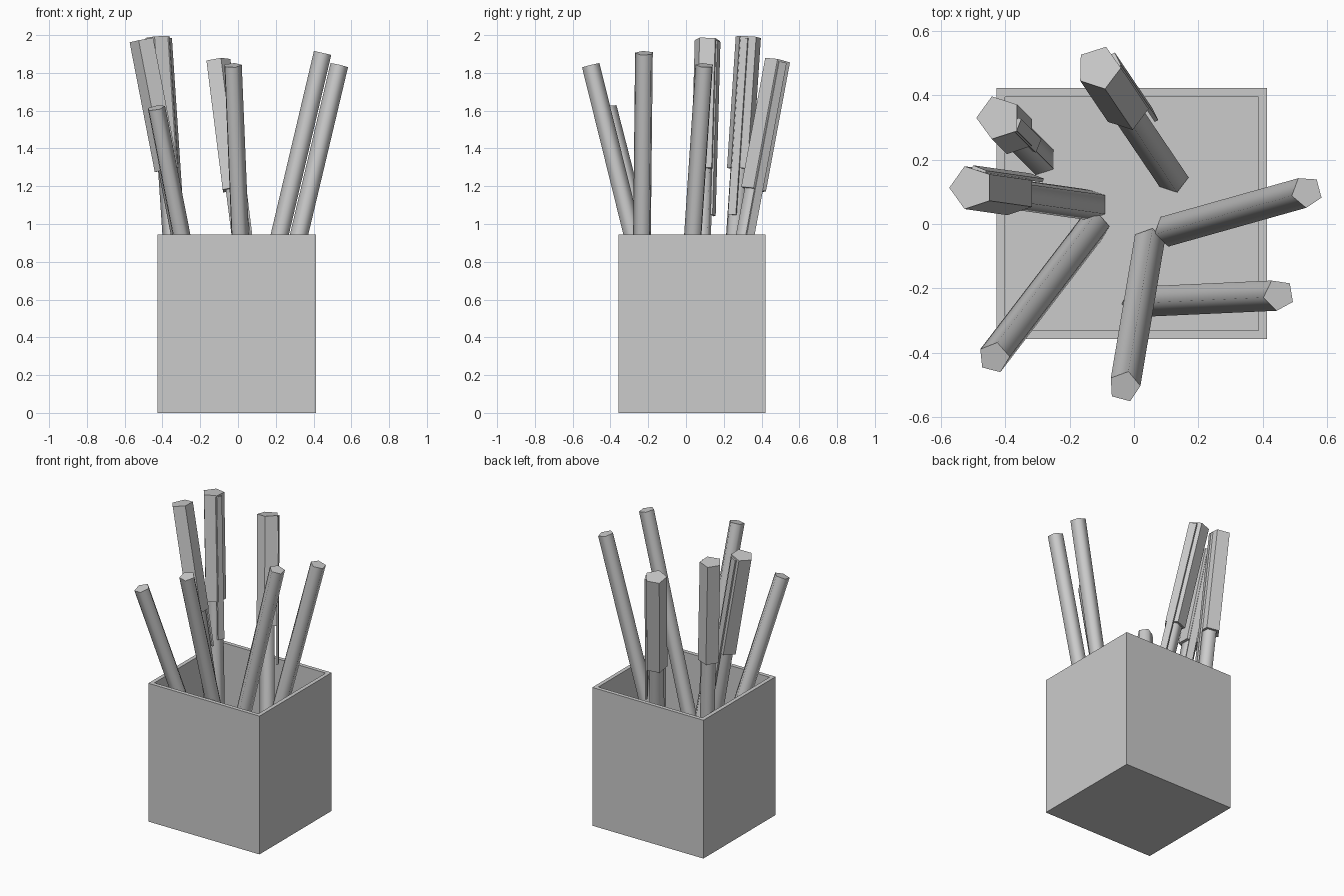
import bpy, bmesh, math
from mathutils import Vector, Matrix

cube = bpy.data.objects.get("Cube")
if cube:
    bpy.data.objects.remove(cube, do_unlink=True)

grey = bpy.data.materials.new("plain grey")
grey.use_nodes = True
colour = (0.6, 0.6, 0.6, 1)
grey.diffuse_color = colour
grey.node_tree.nodes["Principled BSDF"].inputs["Base Color"].default_value = colour


def make_object(name, bm, smooth=False):
    bmesh.ops.recalc_face_normals(bm, faces=bm.faces)
    mesh = bpy.data.meshes.new(name)
    bm.to_mesh(mesh)
    bm.free()
    mesh.materials.append(grey)
    obj = bpy.data.objects.new(name, mesh)
    bpy.context.collection.objects.link(obj)
    if smooth:
        bpy.ops.object.select_all(action='DESELECT')
        obj.select_set(True)
        bpy.context.view_layer.objects.active = obj
        bpy.ops.object.shade_smooth_by_angle(angle=math.radians(80))
    return obj


def prism(name, start, end, radius, turn, smooth=False):
    """Five-sided rod between two points, with one corner at the turn angle."""
    axis = (end - start).normalized()
    corner = Vector((math.cos(math.radians(turn)), math.sin(math.radians(turn)), 0))
    side = (corner - axis * corner.dot(axis)).normalized()
    frame = Matrix((side, axis.cross(side), axis)).transposed().to_4x4()
    bm = bmesh.new()
    bmesh.ops.create_cone(bm, cap_ends=True, segments=5, radius1=radius,
                          radius2=radius, depth=(end - start).length,
                          matrix=Matrix.Translation((start + end) / 2) @ frame
                          @ Matrix.Rotation(math.radians(0), 4, 'Z'))
    # Put a corner of the rod on the side axis
    mid = (start + end) / 2
    first = bm.verts[:][0].co - mid
    first -= axis * first.dot(axis)
    angle = math.atan2(axis.dot(first.cross(side)), first.dot(side))
    bmesh.ops.rotate(bm, verts=bm.verts, cent=mid, matrix=Matrix.Rotation(angle, 3, axis))
    return make_object(name, bm, smooth)


def clip(name, start, end, direction, offset):
    """Thin flat strip lying along one side of a cap."""
    axis = (end - start).normalized()
    out = Vector(direction)
    out = (out - axis * out.dot(axis)).normalized()
    frame = Matrix((out, axis.cross(out), axis)).transposed().to_4x4()
    size = Matrix.Diagonal((0.012, 0.045, (end - start).length, 1))
    bm = bmesh.new()
    bmesh.ops.create_cube(bm, size=1, matrix=Matrix.Translation(
        (start + end) / 2 + out * offset) @ frame @ size)
    make_object(name, bm)


# Square open holder: box, inset rim, sunk floor
bm = bmesh.new()
bmesh.ops.create_cube(bm, size=1, matrix=Matrix.Translation((-0.007, 0.032, 0.473))
                      @ Matrix.Diagonal((0.84, 0.78, 0.945, 1)))
bm.faces.ensure_lookup_table()
top = max(bm.faces, key=lambda f: f.calc_center_median().z)
bmesh.ops.inset_region(bm, faces=[top], thickness=0.038)
hole = bmesh.ops.extrude_face_region(bm, geom=[top])["geom"]
bmesh.ops.delete(bm, geom=[top], context='FACES_ONLY')
bmesh.ops.translate(bm, vec=(0, 0, -0.905),
                    verts=[v for v in hole if isinstance(v, bmesh.types.BMVert)])
make_object("holder", bm)

# Plain pencils: foot, tip, corner angle
pencils = {
    "right_pencil": ((0.11, -0.02, 0.04), (0.537, 0.10, 1.84), 50),
    "front_right_pencil": ((0.01, -0.24, 0.04), (0.45, -0.22, 1.905), 45),
    "front_pencil": ((0.045, -0.06, 0.04), (-0.03, -0.505, 1.84), 75),
    "front_left_pencil": ((-0.125, -0.01, 0.04), (-0.435, -0.415, 1.615), 6),
}
for name, (foot, tip, turn) in pencils.items():
    prism(name, Vector(foot), Vector(tip), 0.05, turn, True)

# Capped pens: foot, tip, corner angle, clip direction
pens = {
    "back_pen": ((0.12, 0.145, 0.04), (-0.11, 0.485, 1.865), 72, (1, 0.5, 0)),
    "back_left_pen": ((-0.29, 0.2, 0.04), (-0.42, 0.33, 1.99), 180, (1, -0.4, 0)),
    "left_pen": ((-0.13, 0.06, 0.04), (-0.505, 0.113, 1.975), 180, (0.4, 1, 0)),
}
for name, (foot, tip, turn, direction) in pens.items():
    foot, tip = Vector(foot), Vector(tip)
    axis = (tip - foot).normalized()
    prism(name + "_body", foot, tip - axis * 0.3, 0.05, turn, True)
    prism(name + "_cap", tip - axis * 0.7, tip, 0.07, turn)
    clip(name + "_clip", tip - axis * 0.95, tip - axis * 0.01, direction, 0.06)
